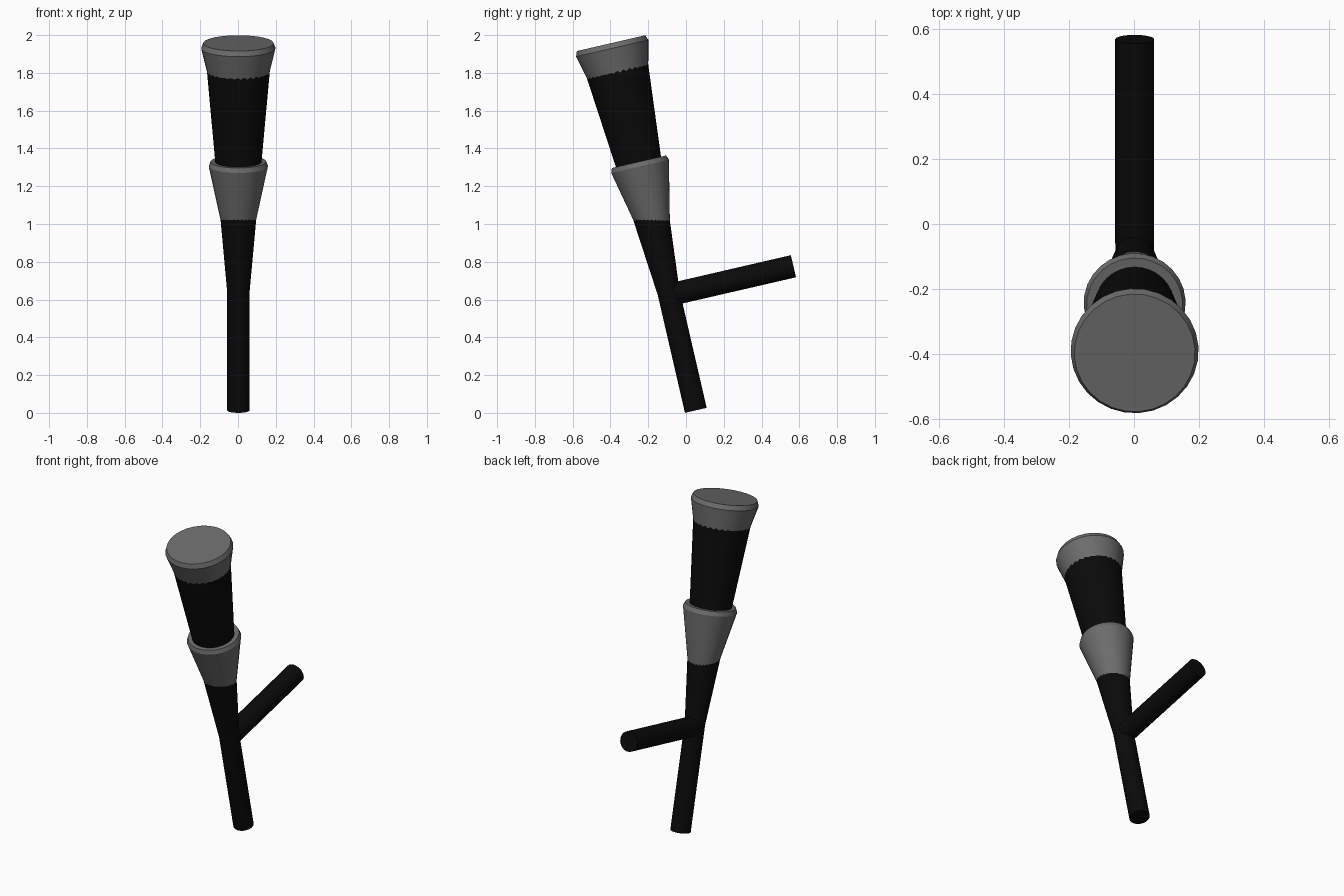
import bpy, bmesh, math
from mathutils import Matrix

if "Cube" in bpy.data.objects:
    bpy.data.objects.remove(bpy.data.objects["Cube"])

# Everything is built along a straight axis, then leaned 13 degrees towards the front
LEAN = Matrix.Translation((0.002, 0.052, 0.0135)) @ Matrix.Rotation(math.radians(13), 4, 'X')


def colour(name, v):
    mat = bpy.data.materials.new(name)
    mat.diffuse_color = (v, v, v, 1)
    mat.use_nodes = True
    mat.node_tree.nodes["Principled BSDF"].inputs["Base Color"].default_value = mat.diffuse_color
    return mat


black = colour("black", 0.003)
grey = colour("grey", 0.15)


def turned(name, profile, sides, mat, local=Matrix.Identity(4), phase=0.0):
    """Closed lathe solid from (radius, height) points, bottom to top."""
    bm = bmesh.new()
    rings = []
    for r, h in profile:
        rings.append([bm.verts.new((r * math.cos(phase + 2 * math.pi * i / sides),
                                    r * math.sin(phase + 2 * math.pi * i / sides), h))
                      for i in range(sides)])
    for a, b in zip(rings, rings[1:]):
        for i in range(sides):
            j = (i + 1) % sides
            bm.faces.new((a[i], a[j], b[j], b[i]))
    bm.faces.new(rings[0][::-1])
    bm.faces.new(rings[-1])
    bm.transform(LEAN @ local)
    me = bpy.data.meshes.new(name)
    bm.to_mesh(me)
    bm.free()
    me.materials.append(mat)
    ob = bpy.data.objects.new(name, me)
    bpy.context.collection.objects.link(ob)
    bpy.ops.object.select_all(action='DESELECT')
    bpy.context.view_layer.objects.active = ob
    ob.select_set(True)
    bpy.ops.object.shade_smooth_by_angle(angle=math.radians(30))
    return ob


# Shaft: straight grip that widens into a long cone
turned("shaft", [(0.059, 0), (0.059, 0.64), (0.177, 1.96)], 32, black)

# Side handle, square to the shaft
turned("side_handle", [(0.06, 0.03), (0.06, 0.675)], 32, black,
       Matrix.Translation((0, 0, 0.627)) @ Matrix.Rotation(math.radians(-90), 4, 'X'))

# Grey collars emerging from the shaft, each with a chamfered rim
turned("middle_collar", [(0.085, 0.99), (0.157, 1.325), (0.148, 1.35)], 28, grey,
       Matrix.Translation((0, 0.003, 0)), 0.07)
turned("top_cap", [(0.157, 1.80), (0.197, 1.967), (0.186, 1.995)], 28, grey, phase=0.07)
